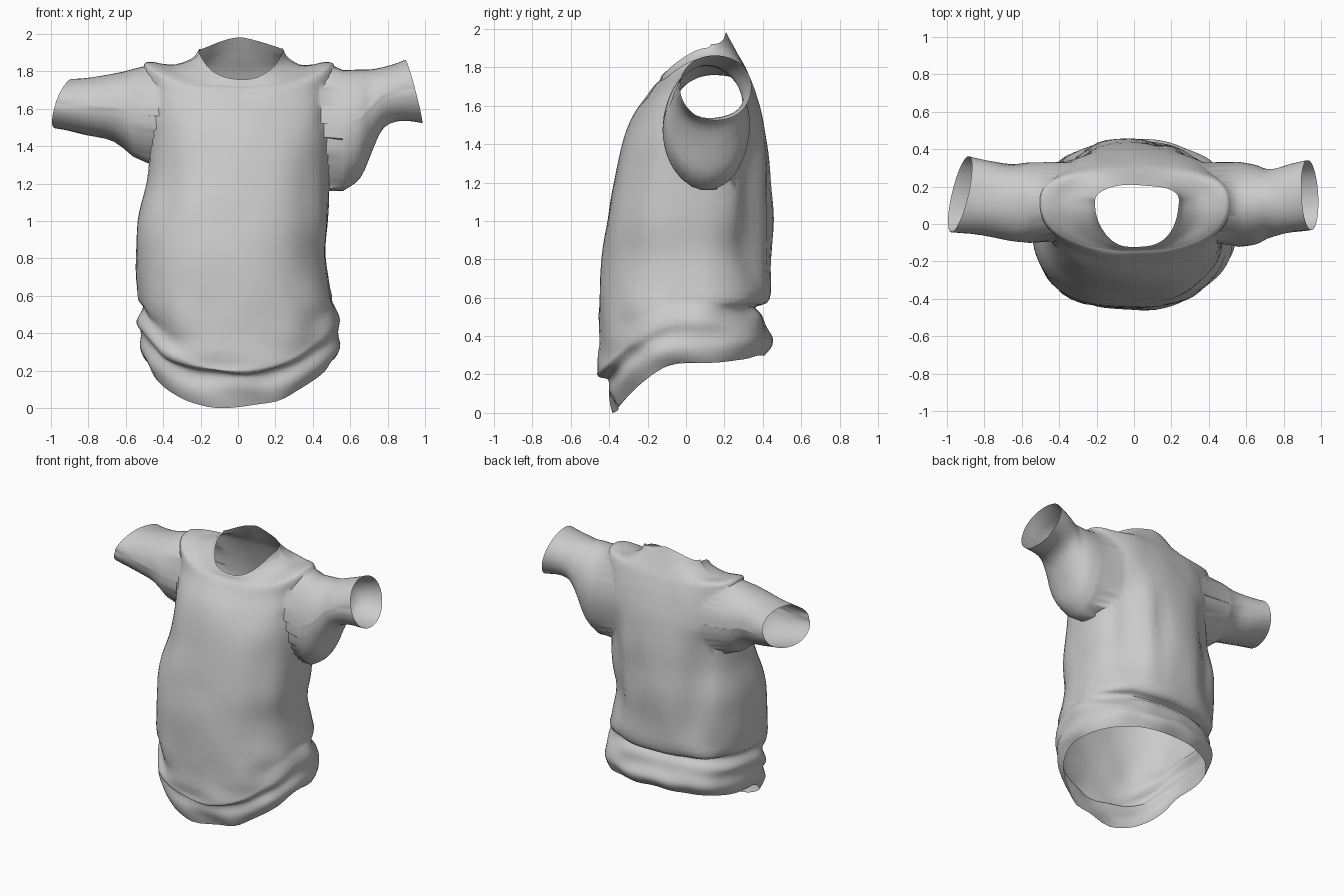
import bpy, bmesh, math
from mathutils import Vector, noise

if "Cube" in bpy.data.objects:
    bpy.data.objects.remove(bpy.data.objects["Cube"])

SEG, SUB = 72, 4

# Torso rings, hem to collar: x left, x right, y front, y back, z front, z side, z back
TORSO = [
    (-.49, .51, -.37, .41, .00, .26, .30),
    (-.53, .55, -.40, .45, .09, .34, .37),
    (-.52, .54, -.40, .42, .17, .42, .44),
    (-.53, .54, -.455, .39, .19, .47, .50),
    (-.50, .52, -.455, .36, .24, .54, .55),
    (-.53, .50, -.455, .44, .42, .60, .59),
    (-.545, .465, -.44, .445, .80, .80, .80),
    (-.54, .485, -.415, .455, 1.0, 1.0, 1.0),
    (-.485, .49, -.375, .44, 1.2, 1.2, 1.2),
    (-.47, .50, -.33, .42, 1.4, 1.4, 1.4),
    (-.48, .50, -.27, .40, 1.55, 1.56, 1.55),
    (-.49, .50, -.20, .365, 1.65, 1.70, 1.66),
    (-.50, .51, -.16, .32, 1.70, 1.82, 1.77),
    (-.47, .47, -.14, .30, 1.715, 1.84, 1.81),
    (-.36, .36, -.13, .28, 1.73, 1.825, 1.85),
    (-.25, .27, -.125, .25, 1.745, 1.86, 1.90),
    (-.21, .24, -.12, .21, 1.75, 1.90, 1.96),
]

# Sleeve rings: x, y front, y back, z bottom, z top
RIGHT_HOLE = (-.10, .33, 1.16, 1.82)
RIGHT = [(.56, -.12, .33, 1.16, 1.80), (.65, -.11, .32, 1.23, 1.81),
         (.71, -.08, .30, 1.36, 1.81), (.77, -.06, .30, 1.49, 1.815),
         (.85, -.04, .32, 1.53, 1.83), (.94, -.03, .34, 1.52, 1.86)]
LEFT_HOLE = (-.09, .33, 1.30, 1.82)
LEFT = [(-.56, -.10, .33, 1.34, 1.81), (-.66, -.09, .32, 1.42, 1.79),
        (-.80, -.06, .34, 1.46, 1.765), (-.93, -.04, .36, 1.49, 1.76)]


def spline(rows, n):
    """Catmull-Rom refinement of a list of parameter rows."""
    out = []
    for i in range(len(rows) - 1):
        a, b, c, d = (rows[min(max(k, 0), len(rows) - 1)] for k in range(i - 1, i + 3))
        for j in range(n):
            t = j / n
            out.append(tuple(.5 * (2*q + (r-p)*t + (2*p-5*q+4*r-s)*t*t + (3*q-p-3*r+s)*t**3)
                             for p, q, r, s in zip(a, b, c, d)))
    return out + [rows[-1]]


def power(v, e):
    return math.copysign(abs(v) ** e, v)


def torso_point(row, a):
    xl, xr, yf, yb, zf, zs, zb = row
    c, s = math.cos(a), math.sin(a)
    up = min(max((zs - .9) / .8, 0), 1)
    yc = .12 * up
    x = (xl + xr) / 2 + (xr - xl) / 2 * power(c, .85)
    e = .85
    y = yc + (yf - yc) * s ** e if s > 0 else yc + (yb - yc) * (-s) ** e
    z = zs + ((zf if s > 0 else zb) - zs) * abs(s) ** 1.6
    # pointed hem is off centre, collar back dips slightly
    x -= .1 * max(s, 0) ** 2 * max(0, 1 - zs / .6)
    if zs > 1.8 and s < 0:
        z += .02 * (1 - abs(math.cos(2 * a + math.pi / 2))) * max(0, zs - 1.83) / .07
    # hollow folds down the back
    if s < 0 and .6 < zs < 1.5:
        fade = math.sin(math.pi * (zs - .6) / .9)
        y -= .06 * fade * math.exp(-((abs(x) - .33) / .09) ** 2)
        y -= .02 * fade * math.exp(-((x - .12) / .05) ** 2)
    return Vector((x, y, z))


def add_sleeve(bm, side, hole, rings):
    """Cut an armhole and extrude its rim outward through the rings."""
    cy, ry = (hole[0] + hole[1]) / 2, (hole[1] - hole[0]) / 2
    cz, rz = (hole[2] + hole[3]) / 2, (hole[3] - hole[2]) / 2

    def inside(f):
        p = f.calc_center_median()
        return p.x * side > .3 and ((p.y - cy) / ry) ** 2 + ((p.z - cz) / rz) ** 2 < 1
    bmesh.ops.delete(bm, geom=[f for f in bm.faces if inside(f)], context='FACES')
    edges = [e for e in bm.edges if e.is_boundary and
             all(v.co.x * side > .3 and 1.0 < v.co.z < 1.87 for v in e.verts)]
    # round off the stepped rim
    for v in {v for e in edges for v in e.verts}:
        a = math.atan2((v.co.z - cz) / rz, (v.co.y - cy) / ry)
        v.co.y = .3 * v.co.y + .7 * (cy + ry * math.cos(a))
        v.co.z = .3 * v.co.z + .7 * (cz + rz * math.sin(a))
    angle = {v: math.atan2((v.co.z - cz) / rz, (v.co.y - cy) / ry)
             for e in edges for v in e.verts}
    fine = spline(rings, 3)
    for i, (x, yf, yb, zb, zt) in enumerate(fine):
        res = bmesh.ops.extrude_edge_only(bm, edges=edges)['geom']
        new_edges = [g for g in res if isinstance(g, bmesh.types.BMEdge)]
        new_verts = [g for g in res if isinstance(g, bmesh.types.BMVert)]
        new_set = set(new_verts)
        new_angle = {}
        for v in new_verts:
            old = next(e.other_vert(v) for e in v.link_edges
                       if e.other_vert(v) in angle and e.other_vert(v) not in new_set
                       and (e.other_vert(v).co - v.co).length < 1e-6)
            new_angle[v] = angle[old]
        for v, a in new_angle.items():
            c, s = math.cos(a), math.sin(a)
            k = (i / (len(fine) - 1)) ** 3
            slant = -.045 * s - (.045 * c if side < 0 else .01 * c)
            v.co = (x + side * slant * k, (yf + yb) / 2 + (yb - yf) / 2 * c,
                    (zb + zt) / 2 + (zt - zb) / 2 * s)
        angle = new_angle
        edges = [e for e in new_edges if all(v in new_set for v in e.verts)]


# torso shell
bm = bmesh.new()
loops = [[bm.verts.new(torso_point(r, 2 * math.pi * j / SEG)) for j in range(SEG)]
         for r in spline(TORSO, SUB)]
for lo, hi in zip(loops, loops[1:]):
    for j in range(SEG):
        k = (j + 1) % SEG
        bm.faces.new((lo[j], lo[k], hi[k], hi[j]))

# sleeves
add_sleeve(bm, 1, RIGHT_HOLE, RIGHT)
add_sleeve(bm, -1, LEFT_HOLE, LEFT)
bmesh.ops.delete(bm, geom=[v for v in bm.verts if not v.link_faces], context='VERTS')
bmesh.ops.recalc_face_normals(bm, faces=bm.faces[:])

# cloth wrinkles, stronger around the rolled hem
bm.normal_update()
moves = []
for v in bm.verts:
    amp = .022 if v.co.z < .6 else .012
    n = noise.noise(Vector((v.co.x * 5, v.co.y * 5, v.co.z * (9 if v.co.z < .6 else 3.5))))
    moves.append((v, v.normal * n * amp))
for v, d in moves:
    v.co += d
low = min(v.co.z for v in bm.verts)
for v in bm.verts:
    v.co.z -= low

mesh = bpy.data.meshes.new("shirt")
bm.to_mesh(mesh)
bm.free()
shirt = bpy.data.objects.new("shirt", mesh)
bpy.context.collection.objects.link(shirt)
bpy.context.view_layer.objects.active = shirt
shirt.select_set(True)
bpy.ops.object.shade_smooth_by_angle(angle=math.radians(50))
